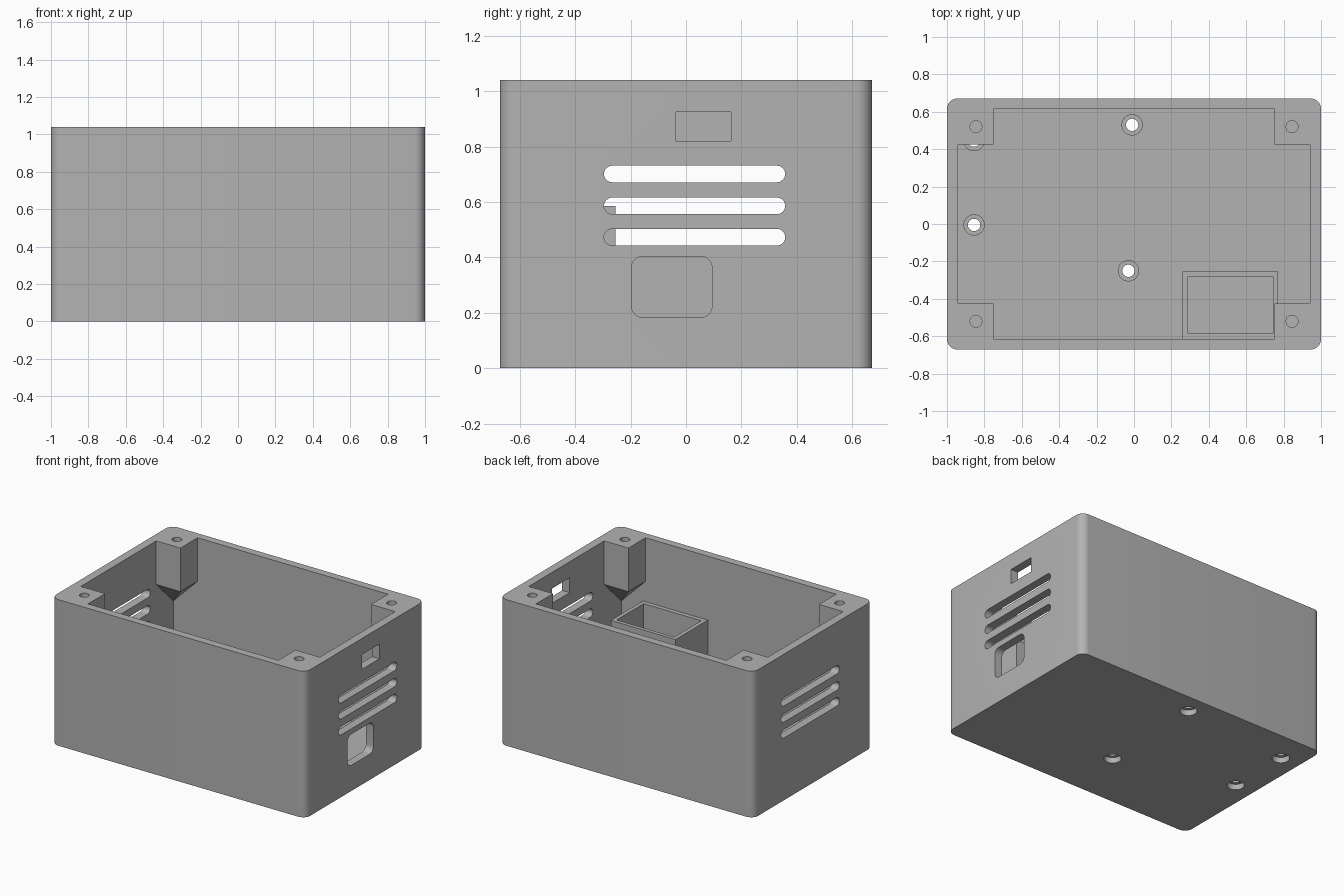
import bpy, bmesh
from mathutils import Matrix, Vector

cube = bpy.data.objects.get("Cube")
if cube:
    bpy.data.objects.remove(cube, do_unlink=True)

H, FLOOR = 1.04, 0.057            # overall height, floor thickness
IX, IY = 0.941, 0.616             # cavity half sizes

grey = bpy.data.materials.new("plastic_grey")
grey.use_nodes = True
COLOUR = (0.45, 0.45, 0.45, 1)
grey.diffuse_color = COLOUR
grey.node_tree.nodes["Principled BSDF"].inputs["Base Color"].default_value = COLOUR


def finish(name, bm):
    bmesh.ops.recalc_face_normals(bm, faces=bm.faces)
    mesh = bpy.data.meshes.new(name)
    bm.to_mesh(mesh)
    bm.free()
    mesh.materials.append(grey)
    ob = bpy.data.objects.new(name, mesh)
    bpy.context.collection.objects.link(ob)
    return ob


def box(name, lo, hi, radius=0, axis=2, segments=8):
    """Box between two corners, with the edges along one axis rounded."""
    lo, hi = Vector(lo), Vector(hi)
    bm = bmesh.new()
    bmesh.ops.create_cube(bm, size=1)
    for v in bm.verts:
        v.co = Vector(((a + b) / 2 + c * (b - a)) for a, b, c in zip(lo, hi, v.co))
    if radius:
        edges = [e for e in bm.edges
                 if abs((e.verts[0].co - e.verts[1].co).normalized()[axis]) > 0.9]
        bmesh.ops.bevel(bm, geom=edges, offset=radius, segments=segments,
                        affect='EDGES', profile=0.5)
    return finish(name, bm)


def cylinder(name, x, y, z0, z1, r):
    bm = bmesh.new()
    bmesh.ops.create_cone(bm, cap_ends=True, segments=32, radius1=r, radius2=r,
                          depth=z1 - z0,
                          matrix=Matrix.Translation((x, y, (z0 + z1) / 2)))
    return finish(name, bm)


def corner_post(sx, sy):
    """Square screw post whose underside tapers into the wall corner."""
    bm = bmesh.new()
    xs, ys = (0.75, 0.96), (0.424, 0.635)
    ring = [(xs[0], ys[0]), (xs[1], ys[0]), (xs[1], ys[1]), (xs[0], ys[1])]
    top = [bm.verts.new((x * sx, y * sy, H)) for x, y in ring]
    low = [bm.verts.new((x * sx, y * sy, 0.73)) for x, y in ring]
    tip = bm.verts.new((xs[1] * sx, ys[1] * sy, 0.52))
    bm.faces.new(top)
    for i in range(4):
        j = (i + 1) % 4
        bm.faces.new((top[i], top[j], low[j], low[i]))
        bm.faces.new((low[i], low[j], tip))
    return finish("corner_post", bm)


def combine(target, tool, operation):
    mod = target.modifiers.new(tool.name, 'BOOLEAN')
    mod.object, mod.operation, mod.solver = tool, operation, 'EXACT'
    bpy.context.view_layer.update()
    done = bpy.data.meshes.new_from_object(
        target.evaluated_get(bpy.context.evaluated_depsgraph_get()))
    target.modifiers.clear()
    target.data = done
    bpy.data.objects.remove(tool, do_unlink=True)


# Open shell
case = box("enclosure", (-1, -0.672, 0), (1, 0.672, H), 0.057)
combine(case, box("cavity", (-IX, -IY, FLOOR), (IX, IY, H + 0.1)), 'DIFFERENCE')

# Corner posts with blind screw holes
for sx in (-1, 1):
    for sy in (-1, 1):
        combine(case, corner_post(sx, sy), 'UNION')
        combine(case, cylinder("post_hole", sx * 0.845, sy * 0.52, 0.78, H + 0.1, 0.032),
                'DIFFERENCE')

# Open compartment against the front wall
combine(case, box("compartment", (0.26, -0.64, 0.03), (0.77, -0.254, 0.585)), 'UNION')
combine(case, box("compartment_cut", (0.289, -0.585, FLOOR), (0.743, -0.281, 0.62)),
        'DIFFERENCE')

# Board standoffs, drilled and counterbored from below
for x, y in ((-0.01, 0.53), (-0.855, -0.005), (-0.03, -0.25), (-0.855, 0.446)):
    combine(case, cylinder("standoff", x, y, 0.04, 0.13, 0.057), 'UNION')
    combine(case, cylinder("screw_hole", x, y, -0.1, 0.2, 0.033), 'DIFFERENCE')
    combine(case, cylinder("counterbore", x, y, -0.1, 0.04, 0.056), 'DIFFERENCE')

# Ventilation slots in both end walls
for x0, x1 in ((-1.1, -0.9), (0.9, 1.1)):
    for z in (0.473, 0.586, 0.701):
        combine(case, box("slot", (x0, -0.296, z - 0.03), (x1, 0.358, z + 0.03), 0.0299, 0),
                'DIFFERENCE')

# Switch window and cable port in the left end wall
combine(case, box("window", (0.9, -0.036, 0.82), (1.1, 0.163, 0.925)), 'DIFFERENCE')
combine(case, box("port", (0.9, -0.197, 0.183), (1.1, 0.094, 0.404), 0.042, 0), 'DIFFERENCE')

# Smooth rounded corners and bores, crisp edges elsewhere
bpy.ops.object.select_all(action='DESELECT')
case.select_set(True)
bpy.context.view_layer.objects.active = case
bpy.ops.object.shade_smooth_by_angle(angle=0.52)
